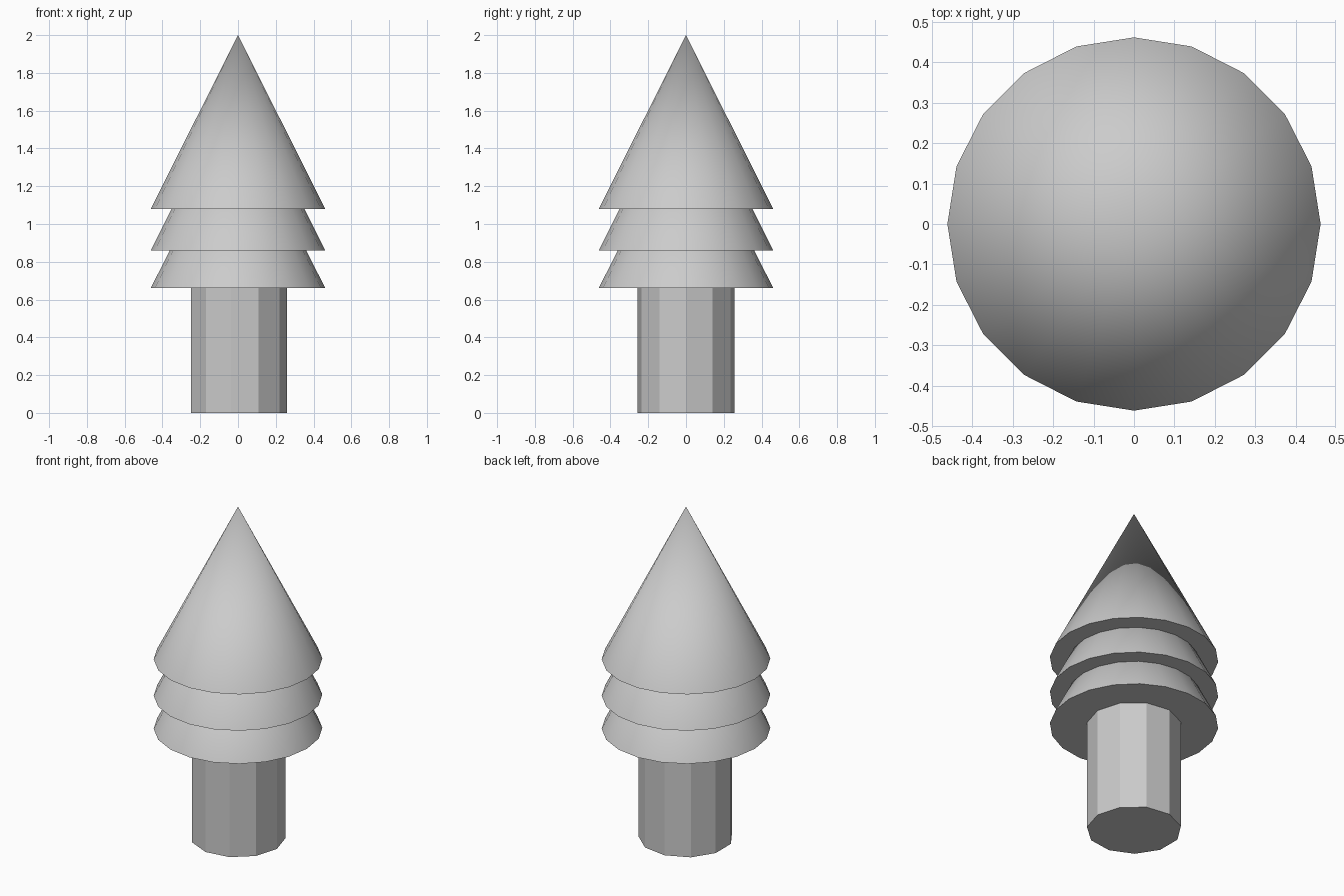
import bpy, math

if "Cube" in bpy.data.objects:
    bpy.data.objects.remove(bpy.data.objects["Cube"])

def tapered(name, sides, r_bottom, r_top, z0, z1):
    """Capped cone or cylinder with its first corner on +x."""
    bpy.ops.mesh.primitive_cone_add(
        vertices=sides, radius1=r_bottom, radius2=r_top, depth=z1 - z0,
        location=(0, 0, (z0 + z1) / 2), rotation=(0, 0, -math.pi / 2))
    obj = bpy.context.object
    obj.name = name
    bpy.ops.object.transform_apply(location=True, rotation=True, scale=True)
    return obj

# Faceted eleven-sided trunk, tucked slightly into the foliage
tapered("trunk", 11, 0.26, 0.26, 0.0, 0.68)

# Three identical smooth foliage cones stacked with overlap
for name, base in (("lower_foliage", 0.66), ("middle_foliage", 0.86), ("upper_foliage", 1.08)):
    tapered(name, 20, 0.462, 0.0, base, base + 0.92)
    bpy.ops.object.shade_smooth_by_angle(angle=math.radians(30))
